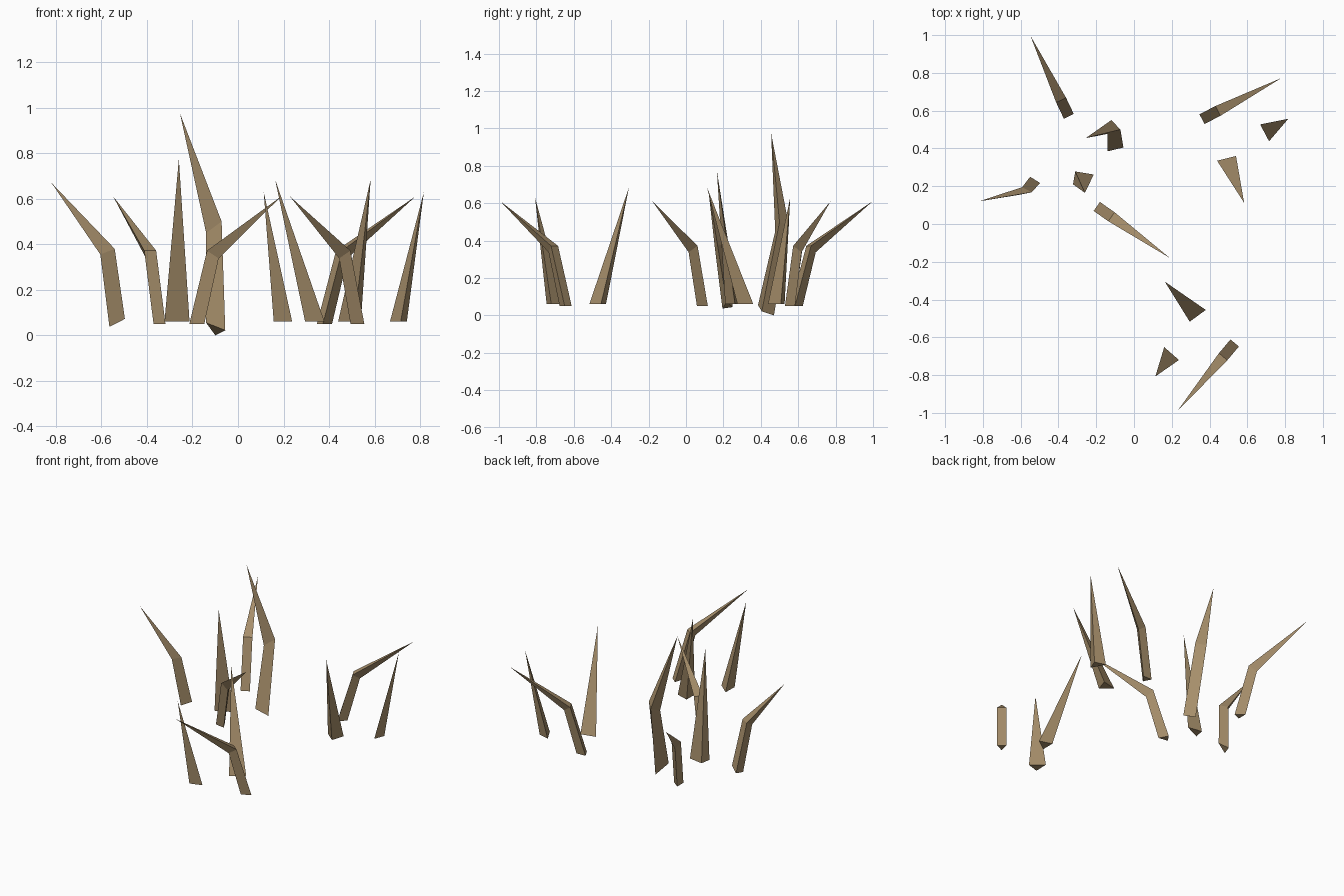
import bpy, bmesh, math
from mathutils import Vector

bark = bpy.data.materials.new("dry_brown")
bark.diffuse_color = (0.38, 0.27, 0.145, 1)


def shard(name, rings, tip):
    """Three-sided blade: stacked triangular rings closed by a pointed tip."""
    bm = bmesh.new()
    loops = [[bm.verts.new(p) for p in ring] for ring in rings]
    bm.faces.new(loops[0])
    for lo, hi in zip(loops, loops[1:]):
        for i in range(3):
            j = (i + 1) % 3
            bm.faces.new((lo[i], lo[j], hi[j], hi[i]))
    top = bm.verts.new(tip)
    for i in range(3):
        bm.faces.new((loops[-1][i], loops[-1][(i + 1) % 3], top))
    bmesh.ops.recalc_face_normals(bm, faces=bm.faces)
    me = bpy.data.meshes.new(name)
    bm.to_mesh(me)
    bm.free()
    me.materials.append(bark)
    ob = bpy.data.objects.new(name, me)
    bpy.context.collection.objects.link(ob)
    return ob


# Matching bent blades: inner base edge centre, and the point they lean towards
bent = [((-0.345, 0.57), (-0.55, 1.0)), ((0.36, 0.555), (0.775, 0.77)),
        ((-0.197, 0.093), (0.19, -0.18)), ((0.533, -0.63), (0.23, -0.99))]
for n, (base, aim) in enumerate(bent):
    b = Vector((*base, 0))
    d = (Vector((*aim, 0)) - b).normalized()
    s = Vector((-d.y, d.x, 0)) * 0.029

    def at(out, z, side=0):
        return b + d * out + s * side + Vector((0, 0, z))

    shard(f"bent_blade_{n + 1}",
          [[at(0, 0.05, -1), at(0, 0.05, 1), at(0.06, 0.05)],
           [at(0.095, 0.372, -1), at(0.095, 0.372, 1), at(0.137, 0.338)]],
          at(0.473, 0.61))

# Tilted bent blade on the left
shard("tilted_blade",
      [[(-0.55, 0.25, 0.045), (-0.497, 0.217, 0.072), (-0.565, 0.195, 0.037)],
       [(-0.592, 0.195, 0.375), (-0.542, 0.168, 0.38), (-0.605, 0.155, 0.355)]],
      (-0.82, 0.12, 0.67))

# Tall bent blade at the back
shard("tall_blade",
      [[(-0.14, 0.385, 0.055), (-0.056, 0.405, 0.022), (-0.10, 0.47, 0.0)],
       [(-0.14, 0.477, 0.45), (-0.072, 0.50, 0.50), (-0.12, 0.55, 0.48)]],
      (-0.255, 0.455, 0.975))

# Straight spikes: triangular base outline and tip
spikes = [([(-0.311, 0.278), (-0.213, 0.262), (-0.323, 0.21)], (-0.26, 0.165, 0.775)),
          ([(0.16, -0.652), (0.238, -0.72), (0.157, -0.745)], (0.113, -0.807, 0.63)),
          ([(0.38, -0.455), (0.295, -0.517), (0.295, -0.428)], (0.163, -0.305, 0.685)),
          ([(0.44, 0.335), (0.54, 0.36), (0.512, 0.275)], (0.583, 0.112, 0.685)),
          ([(0.668, 0.527), (0.715, 0.438), (0.742, 0.507)], (0.817, 0.557, 0.63))]
for n, (outline, tip) in enumerate(spikes):
    shard(f"straight_spike_{n + 1}", [[(x, y, 0.06) for x, y in outline]], tip)
